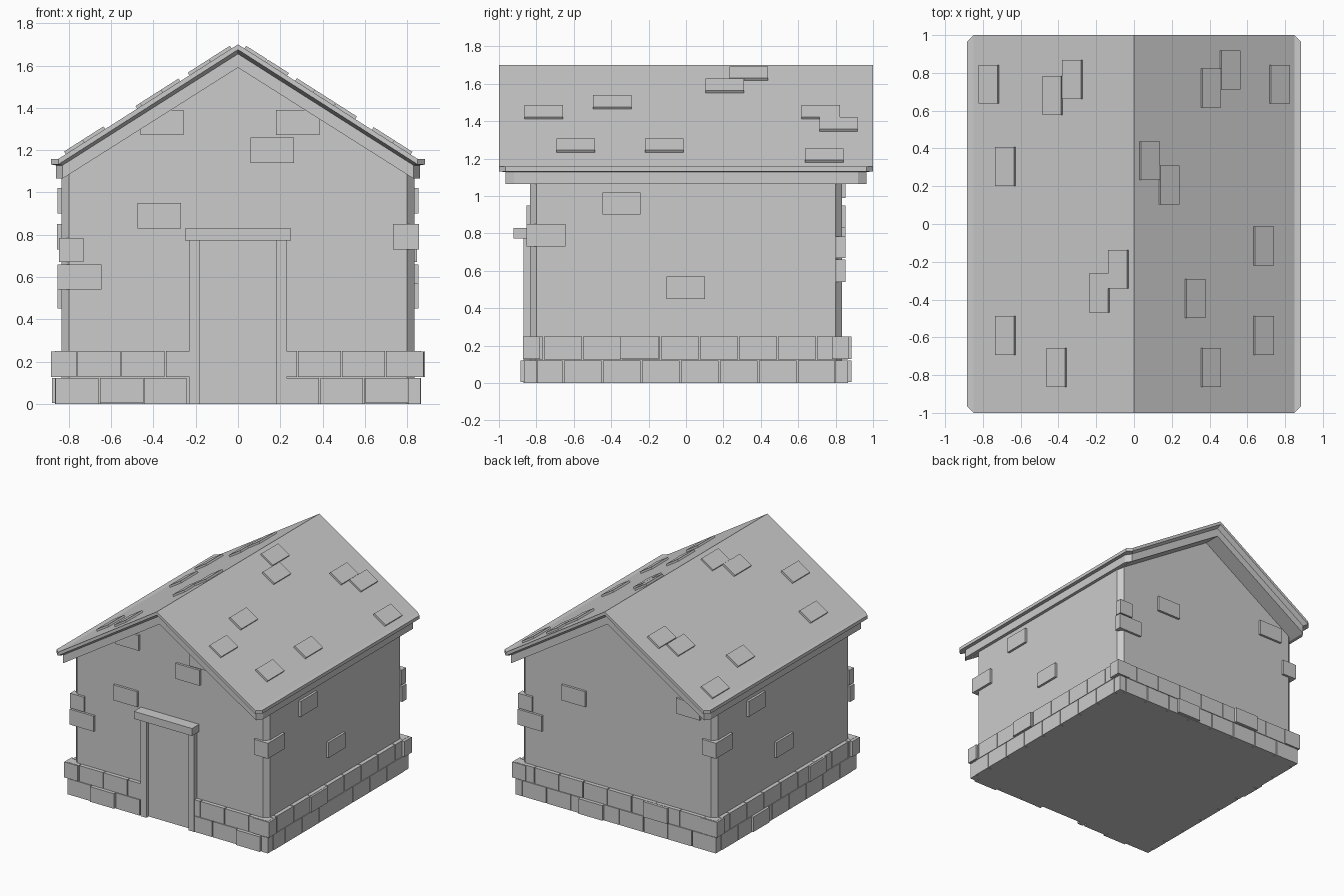
import bpy, bmesh, math
from mathutils import Matrix, Vector

if "Cube" in bpy.data.objects:
    bpy.data.objects.remove(bpy.data.objects["Cube"])


def finish(bm, name):
    bmesh.ops.recalc_face_normals(bm, faces=bm.faces)
    me = bpy.data.meshes.new(name)
    bm.to_mesh(me)
    bm.free()
    ob = bpy.data.objects.new(name, me)
    bpy.context.collection.objects.link(ob)
    return ob


def boxes(name, spans):
    """One object made of boxes given as (x0, x1, y0, y1, z0, z1)."""
    bm = bmesh.new()
    for x0, x1, y0, y1, z0, z1 in spans:
        m = Matrix.Translation(((x0 + x1) / 2, (y0 + y1) / 2, (z0 + z1) / 2))
        m = m @ Matrix.Diagonal((x1 - x0, y1 - y0, z1 - z0, 1))
        bmesh.ops.create_cube(bm, size=1, matrix=m)
    return finish(bm, name)


def gable_loft(name, levels):
    """Loft stacked gabled outlines; each level is half a profile of (x, y, z), eave to ridge."""
    bm = bmesh.new()
    rings = []
    for half in levels:
        full = [(-x, y, z) for x, y, z in half] + [p for p in reversed(half[:-1])]
        ring = [bm.verts.new((x, -y, z)) for x, y, z in full]
        ring += [bm.verts.new((x, y, z)) for x, y, z in reversed(full)]
        rings.append(ring)
    n = len(rings[0])
    for a, b in zip(rings, rings[1:]):
        for i in range(n):
            j = (i + 1) % n
            bm.faces.new((a[i], a[j], b[j], b[i]))
    for r in (rings[0], rings[-1]):
        for i in range(n // 2 - 1):
            bm.faces.new((r[i], r[i + 1], r[n - 2 - i], r[n - 1 - i]))
    return finish(bm, name)


def turned(s):
    """The same box on the opposite side of the house."""
    return (-s[1], -s[0], -s[3], -s[2], s[4], s[5])


# Walls with chamfered corners and gable tops
gable_loft("walls", [
    [(.835, .80, 0), (.80, .835, 0), (0, .835, 0)],
    [(.835, .80, 1.08), (.80, .835, 1.10), (0, .835, 1.61)]])

# Roof slab, slanted underside and trim below it
gable_loft("roof", [
    [(.885, .965, 1.158), (.85, 1, 1.158), (0, 1, 1.70)],
    [(.885, .965, 1.132), (.85, 1, 1.132), (0, 1, 1.675)],
    [(.86, .92, 1.128), (.83, .965, 1.128), (0, .965, 1.655)],
    [(.86, .92, 1.065), (.83, .965, 1.065), (0, .965, 1.59)]])

# Loose roof shingles lying on each slope
SLOPE = (1.70 - 1.158) / .85
TILES = [(-.765, .74), (-.427, .68), (-.323, .765), (-.678, .305), (-.678, -.59),
         (-.406, -.76), (-.18, -.365), (-.08, -.24), (.404, .72), (.505, .815),
         (.767, .74), (.08, .335), (.183, .207), (.683, -.117), (.32, -.395),
         (.683, -.59), (.404, -.76)]
bm = bmesh.new()
for x, y in TILES:
    side = 1 if x > 0 else -1
    m = Matrix.Translation((x, y, 1.70 - SLOPE * abs(x)))
    m = m @ Matrix.Rotation(side * math.atan(SLOPE), 4, 'Y')
    m = m @ Matrix.Diagonal((.118, .205, .03, 1))
    bmesh.ops.create_cube(bm, size=1, matrix=m)
finish(bm, "roof_shingles")

# Stone base: two staggered courses on all sides, open at the door
IN, OUT, GAP = .80, .865, .003
base = []
for z0, z1, start in ((0, .122, -.865), (.126, .25, -.97)):
    for end in (.865, .80):
        for k in range(10):
            a = max(start + k * .2085, -end)
            b = min(start + (k + 1) * .2085, end)
            if b - a < .02:
                continue
            a, b = a + GAP, b - GAP
            if end == .80:
                for s in (1, -1):
                    x0, x1 = sorted((s * IN, s * OUT))
                    base.append((x0, x1, a, b, z0, z1))
                continue
            base.append((a, b, IN, OUT, z0, z1))
            for p, q in ((a, min(b, -.23)), (max(a, .23), b)):
                if q - p > .01:
                    base.append((p, q, -OUT, -IN, z0, z1))
boxes("base_stones", base)

# Stones that stand proud of the base
L, U = (.005, .122), (.128, .248)
proud = [(-.652, -.448, -.885, -.82, *L), (.603, .807, -.885, -.82, *L),
         (.82, .88, -.352, -.148, *U),
         (.10, .305, .82, .885, *L), (-.455, -.25, .82, .885, *U),
         (-.88, -.82, -.47, -.27, *U), (-.88, -.82, .23, .43, *L)]
for s in ((.735, .877, -.872, -.78, *U), (-.885, -.77, -.872, -.78, *U)):
    proud += [s, turned(s)]
boxes("base_proud_stones", proud)

# Wall and corner bricks, repeated on the opposite sides
pairs = [(-.475, -.27, -.853, -.80, .83, .95),       # gable wall
         (.80, .853, -.447, -.242, .90, 1.02),       # side wall
         (.80, .853, -.103, .102, .45, .57),
         (-.847, -.73, -.853, -.80, .67, .785),      # corners
         (-.853, -.645, -.853, -.80, .54, .66),
         (.733, .855, -.853, -.645, .73, .85)]
bricks = pairs + [turned(s) for s in pairs]
bricks += [(-.462, -.258, -.853, -.80, 1.272, 1.39),
           (.18, .385, -.853, -.80, 1.272, 1.39),
           (.06, .265, -.853, -.80, 1.14, 1.26),
           (-.715, -.51, .80, .853, .99, 1.11)]
boxes("wall_bricks", bricks)

# Doorway: panel, posts and lintel
boxes("door_panel", [(-.18, .18, -.84, -.80, 0, .775)])
boxes("door_posts", [(-.23, -.18, -.868, -.80, 0, .775), (.18, .23, -.868, -.80, 0, .775)])
boxes("door_lintel", [(-.25, .25, -.922, -.80, .772, .83)])
